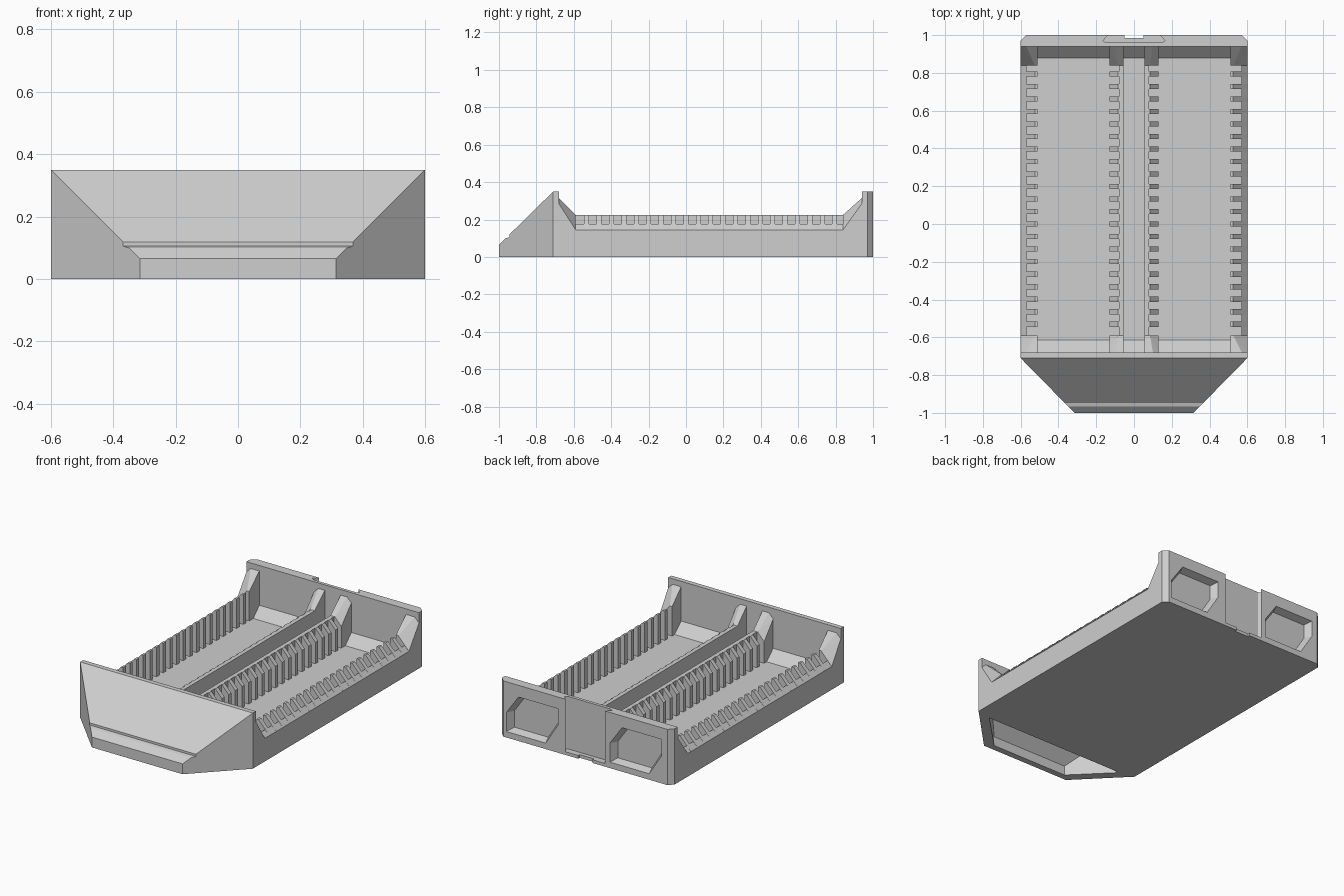
import bpy
import bmesh
from mathutils import Vector

cube = bpy.data.objects.get("Cube")
if cube:
    bpy.data.objects.remove(cube, do_unlink=True)

grey = bpy.data.materials.new("light_grey")
grey.use_nodes = True
COLOUR = (0.62, 0.62, 0.62, 1)
grey.diffuse_color = COLOUR
grey.node_tree.nodes["Principled BSDF"].inputs["Base Color"].default_value = COLOUR


def add_hull(bm, points):
    """Add one convex solid around the points."""
    verts = [bm.verts.new(p) for p in points]
    bmesh.ops.convex_hull(bm, input=verts)


def finish(name, solids):
    """Make one object from a list of convex solids."""
    bm = bmesh.new()
    for points in solids:
        add_hull(bm, points)
    bmesh.ops.dissolve_limit(bm, angle_limit=0.01, verts=bm.verts[:], edges=bm.edges[:])
    bmesh.ops.recalc_face_normals(bm, faces=bm.faces[:])
    mesh = bpy.data.meshes.new(name)
    bm.to_mesh(mesh)
    bm.free()
    mesh.materials.append(grey)
    obj = bpy.data.objects.new(name, mesh)
    bpy.context.collection.objects.link(obj)
    return obj


def box(x0, x1, y0, y1, z0, z1):
    return [Vector((x, y, z)) for x in (x0, x1) for y in (y0, y1) for z in (z0, z1)]


def section(profile, y):
    """Place an (x, z) profile at a given y."""
    return [(x, y, z) for x, z in profile]


def mirrored(solid):
    return [(-p[0], p[1], p[2]) for p in solid]


def both(solids):
    return solids + [mirrored(s) for s in solids]


def along_x(half, profile):
    """Sweep a (y, z) profile across the width."""
    return [(x, y, z) for x in (-half, half) for y, z in profile]


def cut(obj, solids):
    """Subtract solids one by one and bake the result."""
    for solid in solids:
        cutter = finish("cutter", [solid])
        cutter.hide_render = True
        mod = obj.modifiers.new("cut", "BOOLEAN")
        mod.operation = "DIFFERENCE"
        mod.solver = "EXACT"
        mod.object = cutter
        depsgraph = bpy.context.evaluated_depsgraph_get()
        mesh = bpy.data.meshes.new_from_object(obj.evaluated_get(depsgraph))
        obj.modifiers.clear()
        obj.data = mesh
        bpy.data.objects.remove(cutter, do_unlink=True)


FLOOR = 0.04
FRONT, BACK = -0.68, 0.94          # inner faces of the end walls
RAIL_FRONT, RAIL_BACK = -0.59, 0.84
TOP = 0.35

# Tray floor with sloped ends
finish("tray_floor", [box(-0.6, 0.6, -0.71, BACK, 0, FLOOR)])
finish("floor_ramps", [
    along_x(0.58, [(FRONT, 0.02), (FRONT, 0.1), (-0.615, FLOOR), (-0.615, 0.02)]),
    along_x(0.58, [(BACK, 0.02), (BACK, 0.1), (0.88, FLOOR), (0.88, 0.02)]),
])

# Front wall
finish("front_wall", [box(-0.6, 0.6, -0.71, FRONT, 0, TOP)])

# Sloped hollow nose with a groove across it
nose = finish("nose", both([[(0.6, -0.71, 0), (0.6, -0.71, TOP), (0.315, -1, 0),
                             (0.315, -1, 0.065), (-0.6, -0.71, 0), (-0.6, -0.71, TOP),
                             (-0.315, -1, 0), (-0.315, -1, 0.065)]])[:1])
cavity = [(0.5, -0.73, -0.05), (0.5, -0.73, 0.29), (0.27, -0.96, -0.05), (0.27, -0.96, 0.06)]
groove = along_x(0.7, [(-0.945, 0.12), (-0.945, 0.105), (-0.966, 0.099), (-0.99, 0.12)])
cut(nose, [cavity + mirrored(cavity), groove])

# Outer side walls and centre rails, thin between the teeth
outer_thin = [(0.6, 0), (0.6, 0.145), (0.57, 0.175), (0.57, 0)]
outer_full = [(0.6, 0), (0.6, 0.145), (0.525, 0.225), (0.51, 0.225), (0.51, 0)]
outer_high = [(0.6, 0), (0.6, 0.285), (0.57, 0.315), (0.51, 0.315), (0.51, 0)]
inner_thin = [(0.055, 0.01), (0.055, 0.225), (0.08, 0.225), (0.08, 0.01)]
inner_full = [(0.055, 0.01), (0.055, 0.225), (0.085, 0.225), (0.13, 0.175), (0.13, 0.01)]
inner_high = [(0.055, 0.01), (0.055, 0.315), (0.1, 0.315), (0.13, 0.285), (0.13, 0.01)]

for name, thin, full, high in (("side_wall", outer_thin, outer_full, outer_high),
                               ("centre_rail", inner_thin, inner_full, inner_high)):
    finish(name + "s", both([section(thin, RAIL_FRONT) + section(thin, RAIL_BACK)]))
    finish(name + "_end_supports", both([
        section(high, FRONT) + section(full, RAIL_FRONT),
        section(full, RAIL_BACK) + section(high, BACK)]))
    # Evenly spaced teeth
    teeth = []
    for i in range(21):
        y = 0.795 - i * 0.0663
        teeth.append(section(full, y - 0.0135) + section(full, y + 0.0135))
    finish(name + "_teeth", both(teeth))

# Back wall with chamfered corners
plan = [(0.6, BACK), (0.6, 0.97), (0.57, 1), (-0.57, 1), (-0.6, 0.97), (-0.6, BACK)]
back_wall = finish("back_wall", [[(x, y, z) for x, y in plan for z in (0, TOP)]])


def pocket(cx):
    """Tapered six-sided pocket with two opposite corners cut."""
    cz, w, h = 0.157, 0.18, 0.12
    shape = [(w, -h), (w, 0), (w - 0.085, h), (-w, h), (-w, 0.015), (0.085 - w, -h)]
    return [(cx + x * s, y, cz + z * s)
            for y, s in ((1.002, 1), (0.955, 0.86)) for x, z in shape]


# Dovetail slot, open at the top, with a small notch in its bottom lip
slot_plan = [(0.15, 0.96), (0.165, 0.97), (0.135, 1.002)]
slot = [(x * s, y, z) for x, y in slot_plan for s in (-1, 1) for z in (0.02, 0.4)]
cut(back_wall, [pocket(0.37), pocket(-0.35), slot,
                box(-0.05, 0.05, 0.985, 1.01, -0.05, 0.05)])
